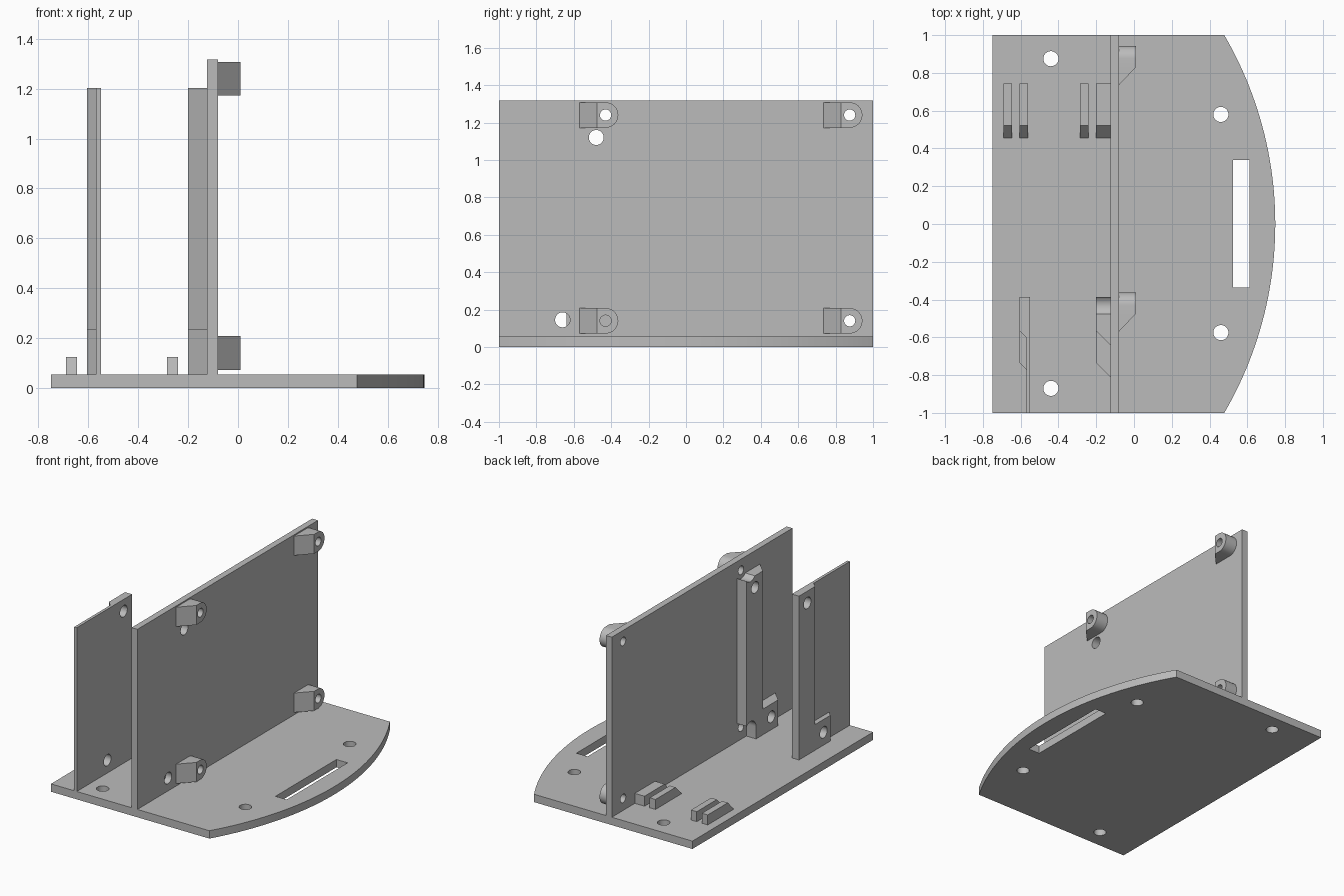
import bpy, bmesh, math
from mathutils import Vector

old = bpy.data.objects.get("Cube")
if old:
    bpy.data.objects.remove(old, do_unlink=True)

GREY = (0.5, 0.5, 0.5, 1.0)
mat = bpy.data.materials.new("plain grey")
mat.use_nodes = True
mat.diffuse_color = GREY
mat.node_tree.nodes["Principled BSDF"].inputs["Base Color"].default_value = GREY

BASE_TOP = 0.055
WALL_BACK, WALL_FRONT = -0.125, -0.08


def prism(name, outline, lo, hi, axis="z"):
    """Extrude an (x, y) outline along z, or a (y, z) outline along x."""
    bm = bmesh.new()
    place = (lambda a, b: (a, b, lo)) if axis == "z" else (lambda a, b: (lo, a, b))
    face = bm.faces.new([bm.verts.new(place(a, b)) for a, b in outline])
    moved = bmesh.ops.extrude_face_region(bm, geom=[face])["geom"]
    step = Vector((0, 0, hi - lo)) if axis == "z" else Vector((hi - lo, 0, 0))
    bmesh.ops.translate(bm, vec=step, verts=[g for g in moved if isinstance(g, bmesh.types.BMVert)])
    bmesh.ops.recalc_face_normals(bm, faces=bm.faces)
    mesh = bpy.data.meshes.new(name)
    bm.to_mesh(mesh)
    bm.free()
    mesh.materials.append(mat)
    obj = bpy.data.objects.new(name, mesh)
    bpy.context.collection.objects.link(obj)
    return obj


def rect(a0, a1, b0, b1):
    return [(a0, b0), (a1, b0), (a1, b1), (a0, b1)]


def arc(ca, cb, r, start, end, n):
    angles = [math.radians(start + (end - start) * i / n) for i in range(n + 1)]
    return [(ca + r * math.cos(t), cb + r * math.sin(t)) for t in angles]


def circle(ca, cb, r):
    return arc(ca, cb, r, 0, 360, 40)[:-1]


def cut(obj, outlines, lo, hi, axis):
    """Remove prisms from a part, one after another."""
    for outline in outlines:
        cutter = prism("cutter", outline, lo, hi, axis)
        cutter.hide_render = True
        mod = obj.modifiers.new("cut", "BOOLEAN")
        mod.operation, mod.solver, mod.object = "DIFFERENCE", "EXACT", cutter
        bpy.ops.object.select_all(action="DESELECT")
        bpy.context.view_layer.objects.active = obj
        obj.select_set(True)
        bpy.ops.object.modifier_apply(modifier=mod.name)
        bpy.data.objects.remove(cutter, do_unlink=True)


def smooth(obj):
    bpy.ops.object.select_all(action="DESELECT")
    bpy.context.view_layer.objects.active = obj
    obj.select_set(True)
    bpy.ops.object.shade_smooth_by_angle(angle=math.radians(30))


parts = []

# Base plate with a bowed edge, screw holes and a slot
radius = 1.987
half = math.degrees(math.asin(1 / radius))
bow = arc(0.748 - radius, 0, radius, -half, half, 48)
base = prism("base_plate", [(-0.75, 1), (-0.75, -1)] + bow, 0, BASE_TOP)
screws = [circle(x, y, 0.04) for x, y in
          [(-0.44, 0.875), (-0.44, -0.87), (0.46, 0.58), (0.46, -0.575)]]
cut(base, screws + [rect(0.525, 0.612, -0.335, 0.34)], -0.1, 0.2, "z")
parts.append(base)

# Holes shared by the upright parts
post_centres = [(y, z) for y in (-0.43, 0.875) for z in (0.14, 1.24)]
post_holes = [circle(y, z, 0.03) for y, z in post_centres]
top_hole, foot_hole = circle(-0.48, 1.12, 0.04), circle(-0.66, 0.145, 0.04)

# Main wall
wall = prism("main_wall", rect(-1, 1, BASE_TOP, 1.317), WALL_BACK, WALL_FRONT, "x")
cut(wall, post_holes + [top_hole, foot_hole], -0.3, 0.2, "x")
parts.append(wall)

# Mounting posts: a rounded boss with a wedge running into the wall
for i, (y, z) in enumerate(post_centres):
    r = 0.068
    boss = prism(f"post_boss_{i}", [(y - 0.045, z + r), (y - 0.045, z - r)]
                 + arc(y, z, r, -90, 90, 20), WALL_FRONT, 0.01, "x")
    cut(boss, [post_holes[i]], -0.3, 0.2, "x")
    wedge = prism(f"post_wedge_{i}", [(WALL_FRONT, y - 0.14), (0.01, y - 0.045),
                                      (WALL_FRONT, y - 0.045)], z - r, z + r)
    parts += [boss, wedge]

# Side wall
side = prism("side_wall", rect(-1, -0.387, BASE_TOP, 1.203), -0.57, -0.55, "x")
cut(side, [top_hole, foot_hole], -0.8, 0, "x")
parts.append(side)

# L-shaped spacers on both walls: tall column and low foot with slanted ends
for name, outer, inner in (("side", -0.605, -0.57), ("main", -0.2, WALL_BACK)):
    d = inner - outer
    column = prism(f"{name}_column", [(outer, -0.387), (outer, -0.565),
                   (inner, -0.565 - d), (inner, -0.387)], BASE_TOP, 1.203)
    foot = prism(f"{name}_foot", [(outer, -0.565), (outer, -0.735),
                 (inner, -0.735 - d), (inner, -0.565 - d)], BASE_TOP, 0.235)
    cut(column, [top_hole], -0.8, 0, "x")
    cut(foot, [foot_hole], -0.8, 0, "x")
    if name == "main":
        # Clearance around the screws that come through the wall
        lower = [(-0.37, 0.03)] + arc(-0.43, 0.14, 0.06, 0, 180, 20) + [(-0.49, 0.03)]
        cut(column, [circle(-0.43, 1.24, 0.06), lower], -0.4, 0, "x")
    parts += [column, foot]

# Pairs of low clips with a slanted front end
for i, (x0, x1) in enumerate([(-0.69, -0.645), (-0.605, -0.56),
                              (-0.285, -0.24), (-0.2, WALL_BACK)]):
    parts.append(prism(f"clip_{i}", [(0.455, BASE_TOP), (0.745, BASE_TOP),
                                     (0.745, 0.125), (0.522, 0.125)], x0, x1, "x"))

for part in parts:
    smooth(part)
